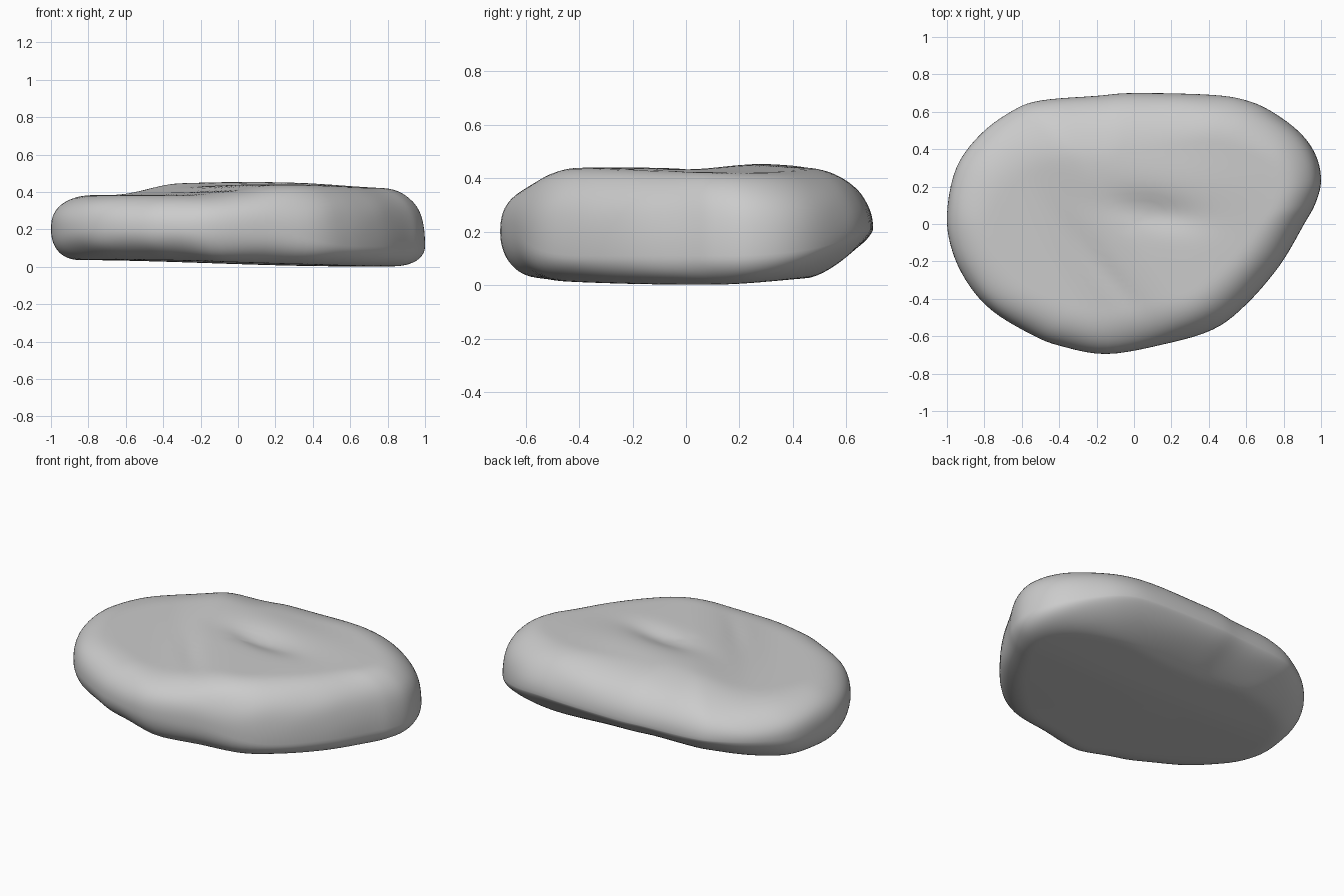
import bpy, bmesh, math
from mathutils import Vector, noise

if "Cube" in bpy.data.objects:
    bpy.data.objects.remove(bpy.data.objects["Cube"])

# Plan outline of the stone, counterclockwise
OUTLINE = [(1, .23), (.975, .36), (.9, .475), (.77, .58), (.62, .655), (.42, .69),
           (0, .7), (-.2, .685), (-.5, .66), (-.65, .605), (-.82, .48), (-.95, .3),
           (-1, .05), (-.97, -.15), (-.88, -.33), (-.75, -.47), (-.55, -.59),
           (-.4, -.65), (-.15, -.695), (.15, -.645), (.42, -.565), (.6, -.43),
           (.78, -.22), (.91, 0), (.97, .11)]
STEPS, RINGS = 5, 32


def smooth(a, b, x):
    t = max(0, min(1, (x - a) / (b - a)))
    return t * t * (3 - 2 * t)


def bump(x, y, cx, cy, rx, ry):
    return math.exp(-((x - cx) / rx) ** 2 - ((y - cy) / ry) ** 2)


def spline(points, steps):
    """Closed curve through the points."""
    result = []
    n = len(points)
    for i in range(n):
        a, b, c, d = (Vector(points[(i + k) % n]) for k in (-1, 0, 1, 2))
        for j in range(steps):
            t = j / steps
            result.append(b + (c - a) * t / 2 + (a - b * 2.5 + c * 2 - d / 2) * t * t
                          + ((b - c) * 1.5 + (d - a) / 2) * t ** 3)
    return result


def top_height(x, y):
    # Low shelf at the left rising gently to the right, with a faint diagonal groove
    rise = (x + .4) * .82 + y * .57
    raised = smooth(-.18, .3, rise) * smooth(-.8, -.33, x)
    z = .383 + .056 * raised - .022 * smooth(.3, .9, x)
    across, along = (x + .4) * .77 + y * .64, (x + .4) * .64 - y * .77
    z -= .008 * bump(across, along, .03, .34, .05, .32)
    # Shallow dent behind a low swelling
    tilted = y + .15 * (x - .1)
    z += .014 * bump(x, tilted, .05, .27, .45, .14)
    return z - .03 * bump(x, tilted, .12, .06, .22, .085)


def bottom_height(x, y):
    return .036 - .034 * smooth(-.9, .6, x) + .03 * smooth(.1, .6, y) + .01 * smooth(0, -.6, y)


def shell_point(p, t, upper):
    """Point on the upper or lower shell; t runs from rim to centre."""
    f = t * t
    q = p * (1 - f)
    direction = p.normalized()
    right = smooth(.4, .95, direction.dot(Vector((.98, -.2))))
    back = smooth(.2, .85, direction.y)
    back_left = smooth(.75, 1, direction.dot(Vector((-.75, .66))))
    front_right = smooth(.8, 1, direction.dot(Vector((-.7, -.71))))
    rim = .2 - .09 * right + .01 * back
    if upper:
        band = .24 + .07 * back + .1 * back_left
        power, target = 2.4 - .25 * back, top_height(q.x, q.y)
    else:
        band = .16 + .12 * back + .07 * front_right
        power, target = 2.2 - .8 * back - .2 * front_right, bottom_height(q.x, q.y)
    u = 1 - min(1, f * p.length / band)
    z = rim + (target - rim) * (1 - u ** power) ** (1 / power)
    # Gentle unevenness, strongest round the side
    wobble = .014 * noise.noise(Vector((q.x * 4, q.y * 4, z * 5))) * (1 - f) ** 3
    q = q * (1 + wobble * smooth(0, .3, t))
    return Vector((q.x, q.y, z))


# Stone body: two shells sharing the rim
bm = bmesh.new()
outline = spline(OUTLINE, STEPS)
count = len(outline)
rim = [bm.verts.new(shell_point(p, 0, True)) for p in outline]
for upper in (True, False):
    previous = rim
    for k in range(1, RINGS):
        ring = [bm.verts.new(shell_point(p, k / RINGS, upper)) for p in outline]
        for i in range(count):
            j = (i + 1) % count
            bm.faces.new((previous[i], previous[j], ring[j], ring[i]))
        previous = ring
    centre = bm.verts.new((0, 0, top_height(0, 0) if upper else bottom_height(0, 0)))
    for i in range(count):
        bm.faces.new((previous[i], previous[(i + 1) % count], centre))
bmesh.ops.recalc_face_normals(bm, faces=bm.faces)
for face in bm.faces:
    face.smooth = True

mesh = bpy.data.meshes.new("stone")
bm.to_mesh(mesh)
bm.free()
stone = bpy.data.objects.new("stone", mesh)
bpy.context.collection.objects.link(stone)

# Plain grey
grey = bpy.data.materials.new("stone grey")
grey.use_nodes = True
colour = (.6, .6, .6, 1)
grey.diffuse_color = colour
grey.node_tree.nodes["Principled BSDF"].inputs["Base Color"].default_value = colour
mesh.materials.append(grey)
